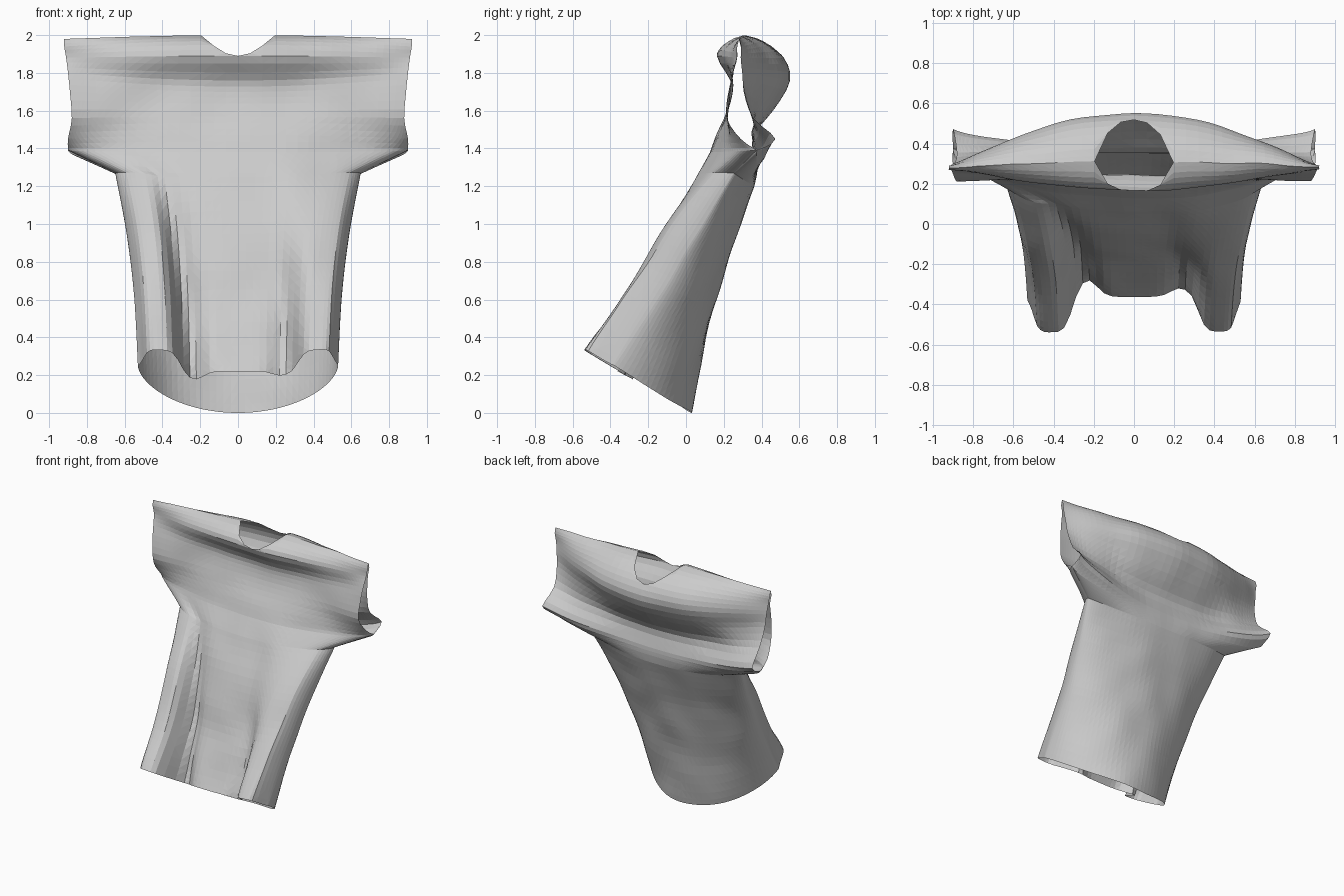
import bpy
import bmesh
import math
from mathutils import Vector, noise

cube = bpy.data.objects.get("Cube")
if cube:
    bpy.data.objects.remove(cube)

# Rows of the garment from hem to shoulder:
# half width, side y (front, back), side z, front centre y z, back centre y z, fold depth
ROWS = [
    (.53, -.38, -.38, .25, -.36, .22, .03, 0, .17),
    (.55, -.14, -.14, .62, -.19, .6, .13, .48, .12),
    (.59, .06, .06, .95, -.07, .95, .24, .86, .08),
    (.65, .25, .25, 1.27, .06, 1.25, .36, 1.2, .02),
    (.9, .38, .38, 1.39, .13, 1.38, .37, 1.26, 0),
    (.9, .29, .48, 1.45, .165, 1.47, .37, 1.32, 0),
    (.88, .22, .36, 1.56, .21, 1.57, .35, 1.46, 0),
    (.89, .23, .31, 1.7, .24, 1.67, .46, 1.6, 0),
    (.9, .25, .3, 1.8, .24, 1.76, .55, 1.76, 0),
    (.91, .27, .29, 1.88, .17, 1.89, .52, 1.88, 0),
    (.92, .27, .29, 1.94, .23, 1.97, .41, 1.97, 0),
    (.92, .28, .28, 1.98, .31, 2, .31, 2, 0),
]
TOP = len(ROWS) - 1
WAIST_END, ARMPIT = 3, 4
COLUMNS = 44
NECK = .18


def row_at(v):
    """Smooth blend of rows; body, sleeve underside and upper part are separate."""
    i = min(int(v), TOP - 1)
    t = v - i
    breaks = (0, WAIST_END, ARMPIT, TOP)
    first = max(b for b in breaks if b <= i)
    last = min(b for b in breaks if b > i)
    near = [ROWS[max(first, min(last, i + k))] for k in (-1, 0, 1, 2)]
    return [b + t / 2 * (c - a + t * (2 * a - 5 * b + 4 * c - d
                                      + t * (3 * b - a - 3 * c + d)))
            for a, b, c, d in zip(*near)]


def side_fold(s, c, v):
    """Rolled fold and inner groove; the right one is tighter, the left spreads upward."""
    a = abs(s)
    if s < 0:
        centre, reach, groove_size = .77 + .03 * v, .2, .45
    else:
        centre, reach, groove_size = .79, .2 + .09 * v, .25 / (1 + v)
    roll = math.exp(-((a - centre) / reach) ** 4) * min(1, 2.5 * c)
    groove = math.exp(-((a - .43 - .06 * v) / .12) ** 2)
    return roll - groove * groove_size


def cloth_point(angle, v, is_front):
    """Point of the front or back panel at a sideways angle and row."""
    s, c = math.sin(angle), max(0, math.cos(angle))
    # The neck opening is cut down into the last two rows
    across = ROWS[TOP][0] * s / NECK
    v = min(v, TOP - 2 * math.sqrt(max(0, 1 - across * across)))
    width, side_front, side_back, side_z, fy, fz, by, bz, depth = row_at(v)
    # The upper cloth bulges mostly near the middle
    power = 1 + 1.2 * max(0, min(1, (v - ARMPIT) / 3))
    if is_front:
        bulge = c ** power
        push = depth * side_fold(s, c, v)
        y = side_front + (fy - side_front) * bulge - push
        z = side_z + (fz - side_z) * bulge + .6 * push
    else:
        bulge = c ** (power + .2)
        y = side_back + (by - side_back) * bulge
        z = side_z + (bz - side_z) * bulge
    p = Vector((width * s, y, z))
    # Small wrinkles
    p.y += .012 * noise.noise(p * 4)
    return p


def row_positions():
    """Even steps along the cloth."""
    result = []
    for i in range(TOP):
        rise = ROWS[i + 1][3] - ROWS[i][3]
        steps = 5 if i == WAIST_END else max(3, round(rise / .05))
        result += [i + k / steps for k in range(steps)]
    return result + [TOP]


def add_panel(bm, is_front):
    """Grid of faces for one panel."""
    angles = [math.pi * (k / COLUMNS - .5) for k in range(COLUMNS + 1)]
    grid = [[bm.verts.new(cloth_point(a, v, is_front)) for a in angles]
            for v in row_positions()]
    for low, high in zip(grid, grid[1:]):
        for k in range(COLUMNS):
            face = [low[k], low[k + 1], high[k + 1], high[k]]
            bm.faces.new(face if is_front else face[::-1])


# Fabric colour
fabric = bpy.data.materials.new("light grey fabric")
fabric.use_nodes = True
grey = (.6, .6, .6, 1)
fabric.diffuse_color = grey
shader = next(n for n in fabric.node_tree.nodes if n.type == "BSDF_PRINCIPLED")
shader.inputs["Base Color"].default_value = grey
shader.inputs["Roughness"].default_value = .9

# Front and back panels, sewn along sides, sleeve undersides and shoulders
bm = bmesh.new()
add_panel(bm, True)
add_panel(bm, False)
bmesh.ops.remove_doubles(bm, verts=bm.verts[:], dist=.002)
bmesh.ops.dissolve_degenerate(bm, edges=bm.edges[:], dist=.0005)
bmesh.ops.triangulate(bm, faces=bm.faces[:])

# Stand the hem on the ground
lowest = min(v.co.z for v in bm.verts)
bmesh.ops.translate(bm, verts=bm.verts[:], vec=(0, 0, -lowest))

mesh = bpy.data.meshes.new("shirt")
bm.to_mesh(mesh)
bm.free()
mesh.materials.append(fabric)
shirt = bpy.data.objects.new("shirt", mesh)
bpy.context.collection.objects.link(shirt)
